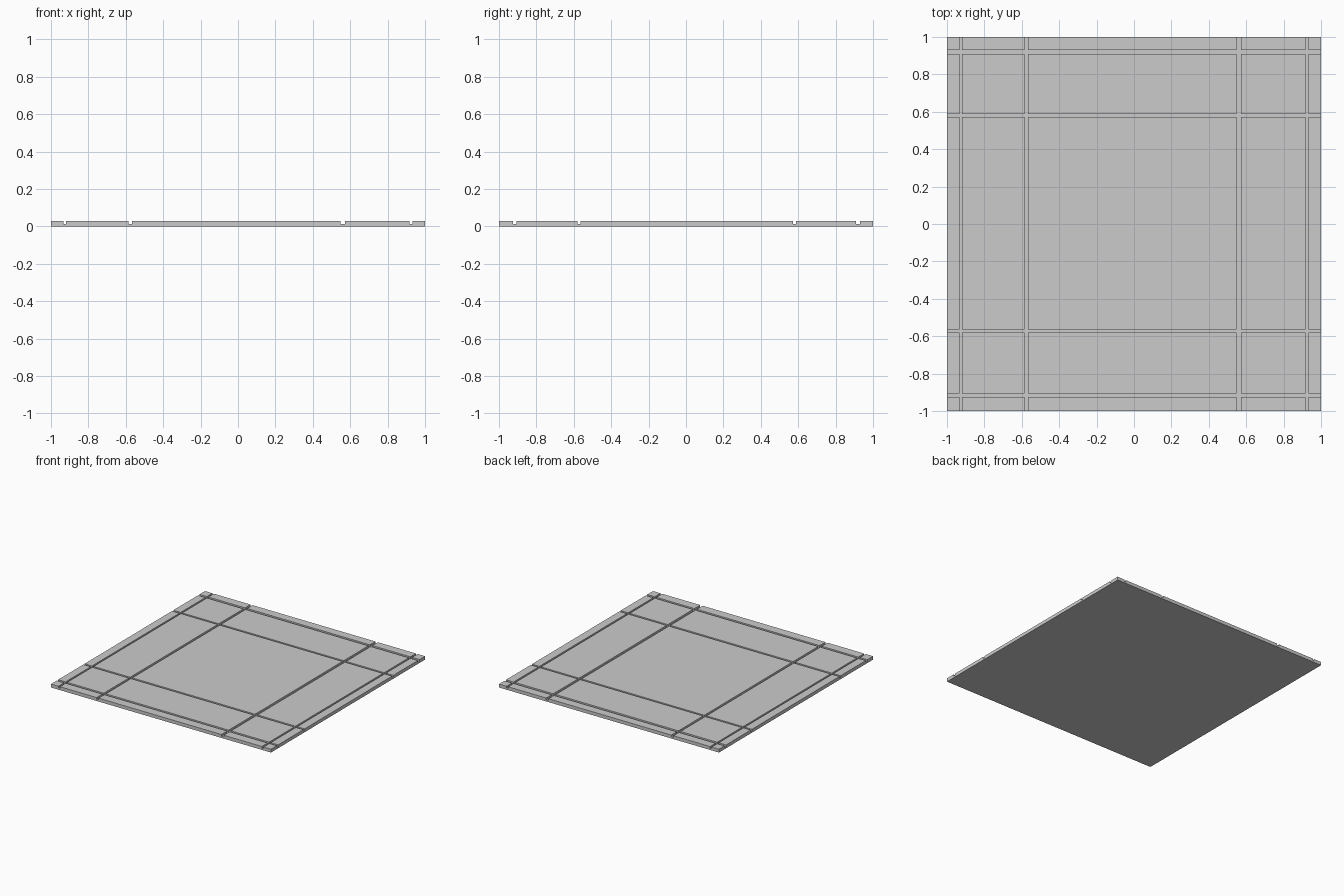
import bpy, bmesh
from mathutils import Matrix, Vector

if "Cube" in bpy.data.objects:
    bpy.data.objects.remove(bpy.data.objects["Cube"])

BASE_Z, TOP_Z = 0.013, 0.028

# Slab start/end pairs along each axis; the gaps between them are the grooves
X_SPANS = [(-1, -0.933), (-0.919, -0.586), (-0.567, 0.549), (0.571, 0.917), (0.932, 1)]
Y_SPANS = [(-1, -0.925), (-0.906, -0.58), (-0.563, 0.572), (0.588, 0.908), (0.929, 1)]


def add_box(bm, lo, hi):
    lo, hi = Vector(lo), Vector(hi)
    mat = Matrix.Translation((lo + hi) / 2) @ Matrix.Diagonal((*(hi - lo), 1))
    bmesh.ops.create_cube(bm, size=1, matrix=mat)


def finish(name, bm):
    mesh = bpy.data.meshes.new(name)
    bm.to_mesh(mesh)
    bm.free()
    bpy.context.collection.objects.link(bpy.data.objects.new(name, mesh))


# Base slab, visible as the groove floors
bm = bmesh.new()
add_box(bm, (-1, -1, 0), (1, 1, BASE_Z))
finish("base_slab", bm)

# Raised paving panels: corners, border strips and inner panels
for name, wanted in (("corner_panels", 2), ("border_panels", 1), ("inner_panels", 0)):
    bm = bmesh.new()
    for i, (x0, x1) in enumerate(X_SPANS):
        for j, (y0, y1) in enumerate(Y_SPANS):
            if (i in (0, 4)) + (j in (0, 4)) == wanted:
                add_box(bm, (x0, y0, BASE_Z), (x1, y1, TOP_Z))
    finish(name, bm)
